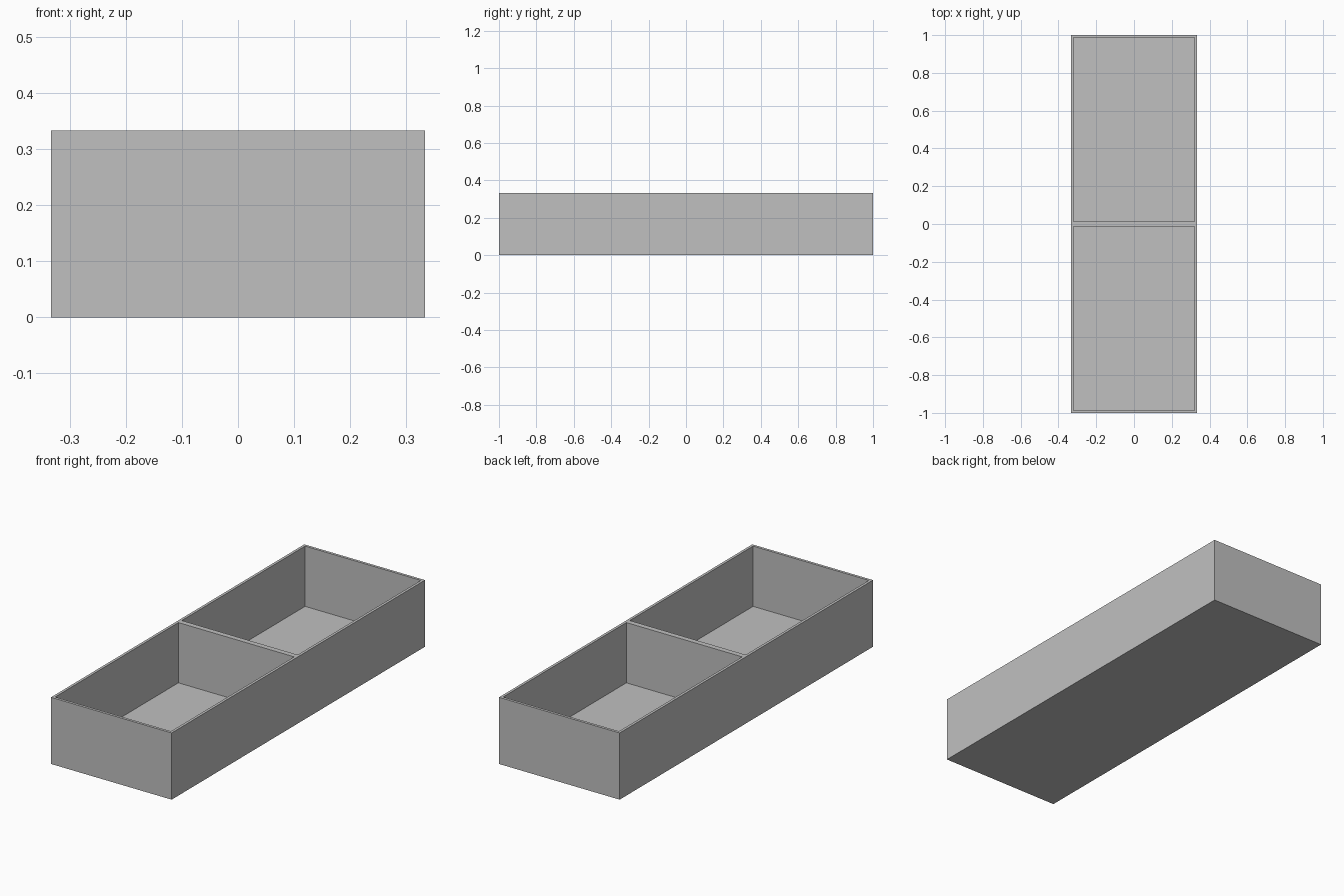
import bpy
import bmesh

default = bpy.data.objects.get("Cube")
if default:
    bpy.data.objects.remove(default, do_unlink=True)

WIDTH, LENGTH, HEIGHT = 0.667, 2.0, 0.333
WALL, FLOOR = 0.0135, 0.032

# One plain grey for the whole tray
grey = bpy.data.materials.new("light_grey")
grey.use_nodes = True
colour = (0.53, 0.53, 0.53, 1.0)
grey.diffuse_color = colour
grey.node_tree.nodes["Principled BSDF"].inputs["Base Color"].default_value = colour

bm = bmesh.new()


def grid_lines(size, cells):
    """Positions of the wall edges across a row of equal compartments."""
    cell = size / cells
    lines = [-size / 2]
    for i in range(cells):
        start = -size / 2 + i * cell
        lines += [start + WALL, start + cell - WALL]
    return lines + [size / 2]


# Top rim: a grid of faces whose odd cells are the compartment openings
xs, ys = grid_lines(WIDTH, 1), grid_lines(LENGTH, 2)
top = [[bm.verts.new((x, y, HEIGHT)) for y in ys] for x in xs]
openings, rim = [], []
for i in range(len(xs) - 1):
    for j in range(len(ys) - 1):
        face = bm.faces.new((top[i][j], top[i + 1][j],
                             top[i + 1][j + 1], top[i][j + 1]))
        (openings if i % 2 and j % 2 else rim).append(face)

# Outer walls: drop the outline to the ground and close the base
outline = [e for e in bm.edges if e.is_boundary]
drop = bmesh.ops.extrude_edge_only(bm, edges=outline)["geom"]
for v in (g for g in drop if isinstance(g, bmesh.types.BMVert)):
    v.co.z = 0
bmesh.ops.contextual_create(
    bm, geom=[g for g in drop if isinstance(g, bmesh.types.BMEdge)
              and all(v.co.z == 0 for v in g.verts)])

# Compartments: sink each opening to the floor
for face in openings:
    sunk = bmesh.ops.extrude_discrete_faces(bm, faces=[face])["faces"][0]
    # Rebuild the side walls between the opening edge and the sunk floor
    for v in sunk.verts:
        v.co.z = FLOOR

bmesh.ops.recalc_face_normals(bm, faces=bm.faces)
bmesh.ops.dissolve_limit(bm, angle_limit=0.01, verts=bm.verts, edges=bm.edges)

mesh = bpy.data.meshes.new("divided_tray")
bm.to_mesh(mesh)
bm.free()
mesh.materials.append(grey)
tray = bpy.data.objects.new("divided_tray", mesh)
bpy.context.collection.objects.link(tray)
